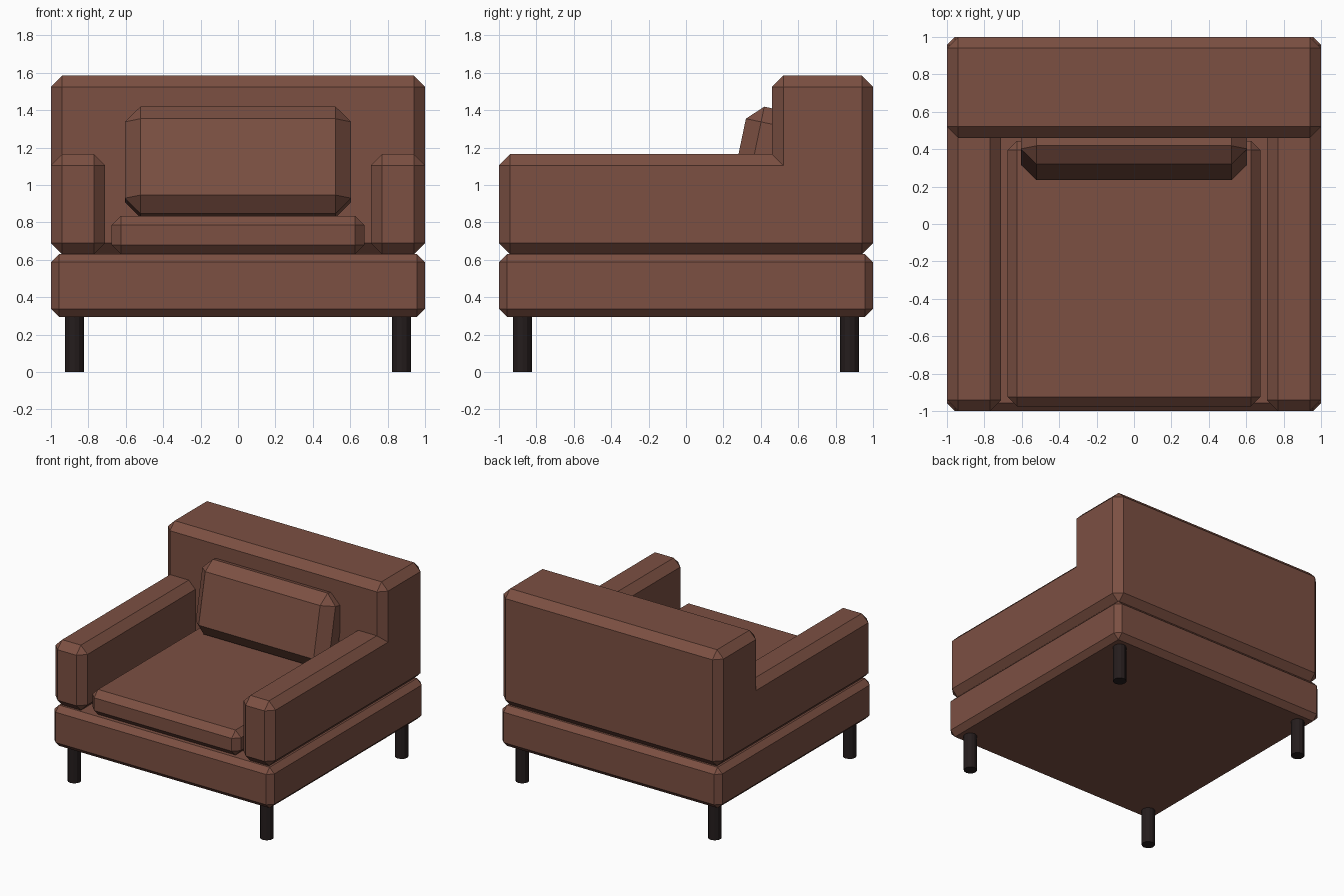
import bpy, bmesh, math
from mathutils import Matrix, Vector

if "Cube" in bpy.data.objects:
    bpy.data.objects.remove(bpy.data.objects["Cube"])


def material(name, rgb):
    m = bpy.data.materials.new(name)
    m.diffuse_color = (*rgb, 1)
    m.use_nodes = True
    m.node_tree.nodes["Principled BSDF"].inputs["Base Color"].default_value = m.diffuse_color
    return m


LEATHER = material("brown leather", (0.20, 0.08, 0.055))
WOOD = material("dark wood", (0.018, 0.012, 0.012))


def finish(bm, name, mat):
    mesh = bpy.data.meshes.new(name)
    bmesh.ops.recalc_face_normals(bm, faces=bm.faces)
    bm.to_mesh(mesh)
    bm.free()
    mesh.materials.append(mat)
    obj = bpy.data.objects.new(name, mesh)
    bpy.context.collection.objects.link(obj)
    return obj


def padded_box(name, lo, hi, chamfer, square_rear=False):
    """Box between two corners with flat chamfers, optionally square at the rear."""
    lo, hi = Vector(lo), Vector(hi)
    bm = bmesh.new()
    bmesh.ops.create_cube(bm, size=1, matrix=Matrix.Translation((lo + hi) / 2)
                          @ Matrix.Diagonal((*(hi - lo), 1)))
    edges = [e for e in bm.edges
             if not (square_rear and all(v.co.y > hi.y - 1e-4 for v in e.verts))]
    bmesh.ops.bevel(bm, geom=edges, offset=chamfer, segments=1,
                    affect='EDGES', profile=0.5)
    return finish(bm, name, LEATHER)


# Frame and upholstered body
padded_box("base", (-1, -1, 0.295), (1, 1, 0.63), 0.043)
padded_box("backrest", (-1, 0.46, 0.63), (1, 1, 1.585), 0.06)
padded_box("seat_cushion", (-0.675, -0.975, 0.63), (0.675, 0.445, 0.835), 0.05)

# Arms run square-ended into the backrest
padded_box("right_arm", (0.71, -1, 0.63), (1, 0.56, 1.165), 0.06, True)
padded_box("left_arm", (-1, -1, 0.63), (-0.71, 0.56, 1.165), 0.06, True)

# Back pillow, leaning against the backrest
pillow = padded_box("back_pillow", (-0.605, 0, 0), (0.605, 0.27, 0.583), 0.083)
pillow.location = (0, 0.218, 0.865)
pillow.rotation_euler.x = -math.radians(11.8)

# Four round legs
for side, x in (("left", -0.875), ("right", 0.875)):
    for end, y in (("front", -0.875), ("back", 0.875)):
        bm = bmesh.new()
        bmesh.ops.create_cone(bm, cap_ends=True, segments=12, radius1=0.051,
                              radius2=0.051, depth=0.30,
                              matrix=Matrix.Translation((x, y, 0.15)))
        finish(bm, f"{end}_{side}_leg", WOOD)
